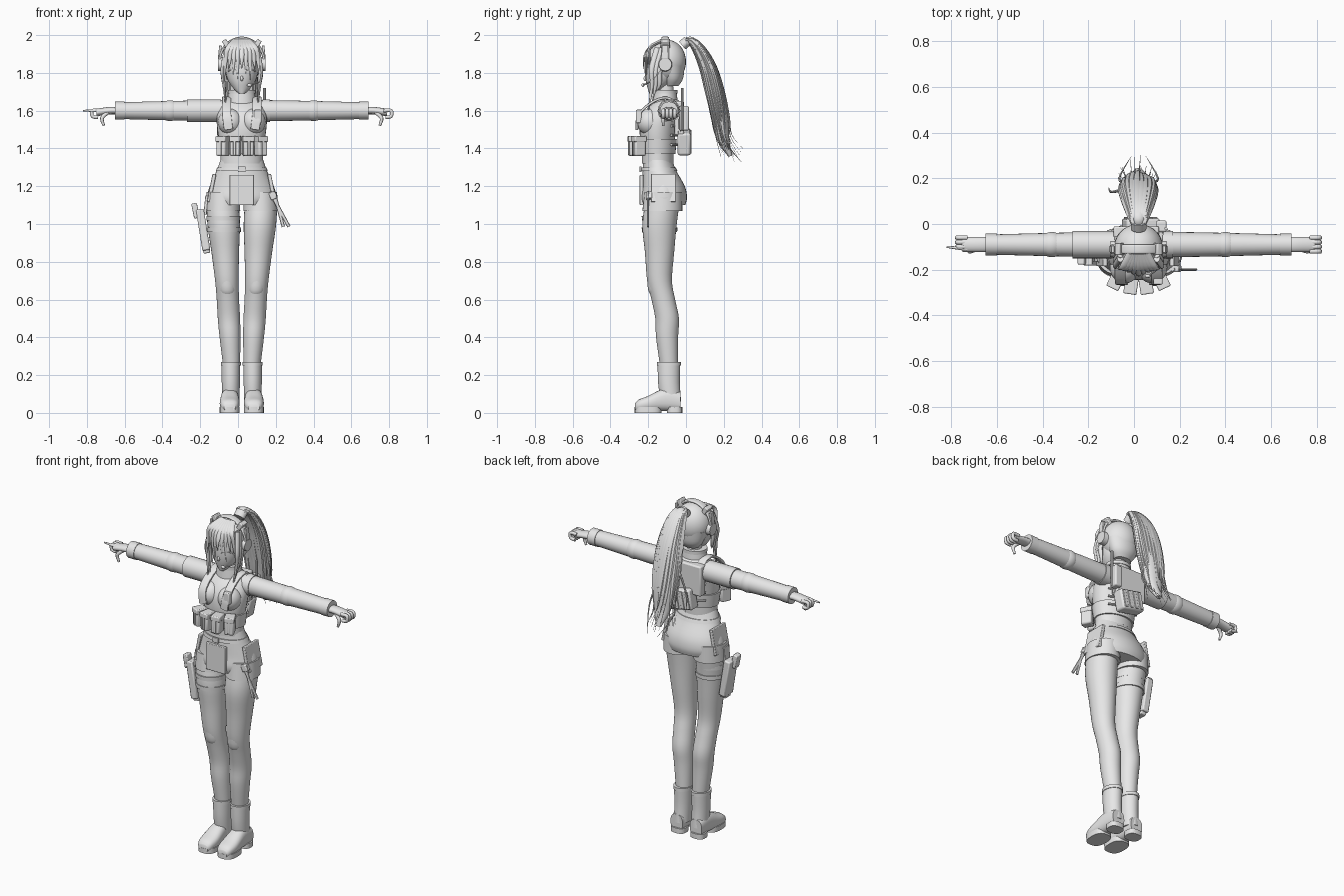
import bpy, bmesh, math, random
from mathutils import Vector, Matrix, Euler

random.seed(4)
cube = bpy.data.objects.get("Cube")
if cube:
    bpy.data.objects.remove(cube, do_unlink=True)

GREY = (.8, .8, .8, 1)
mat = bpy.data.materials.new("plain grey")
mat.use_nodes = True
mat.diffuse_color = GREY
mat.node_tree.nodes["Principled BSDF"].inputs["Base Color"].default_value = GREY

CENTRE = .02        # sideways place of the body's own middle line
SHOULDER = 1.6      # height of the outstretched arms
ARM = -.09          # depth of the arms
HEAD = -.11         # depth of the head
THIGH = -.14        # depth of the thighs
X, Y, Z = Vector((1, 0, 0)), Vector((0, 1, 0)), Vector((0, 0, 1))
made = []


def finish(name, bm, mirror=False, bevel=0):
    bmesh.ops.recalc_face_normals(bm, faces=bm.faces)
    mesh = bpy.data.meshes.new(name)
    bm.to_mesh(mesh)
    bm.free()
    mesh.materials.append(mat)
    ob = bpy.data.objects.new(name, mesh)
    ob.location.x = CENTRE
    bpy.context.collection.objects.link(ob)
    if bevel:
        modifier = ob.modifiers.new("bevel", "BEVEL")
        modifier.width, modifier.segments = bevel, 2
    if mirror:
        ob.modifiers.new("mirror", "MIRROR")
    made.append(ob)


def smooth_rows(rows, steps=4):
    """Resample rows of numbers with a Catmull-Rom spline."""
    rows = [Vector(row) for row in rows]
    last = len(rows) - 1
    out = []
    for i in range(last):
        a, b, c, d = rows[max(i - 1, 0)], rows[i], rows[i + 1], rows[min(i + 2, last)]
        for step in range(steps):
            t = step / steps
            out.append(b + ((c - a) * t + (a * 2 - b * 5 + c * 4 - d) * t * t
                            + (b * 3 - a - c * 3 + d) * t ** 3) / 2)
    return out + [rows[last]]


def skin(bm, rows, ref=X, axis=None, sides=24, square=1):
    """Skin rows of (x, y, z, half width along ref, half depth)."""
    rows = smooth_rows(rows)
    points = [row.to_3d() if len(row) == 3 else Vector(row[:3]) for row in rows]
    rings = []
    for i, (point, row) in enumerate(zip(points, rows)):
        along = axis or (points[min(i + 1, len(points) - 1)] - points[max(i - 1, 0)]).normalized()
        side = (ref - along * ref.dot(along)).normalized()
        up = along.cross(side)
        ring = []
        for k in range(sides):
            angle = math.tau * k / sides
            c, s = [math.copysign(abs(v) ** square, v) for v in (math.cos(angle), math.sin(angle))]
            ring.append(bm.verts.new(point + side * c * row[3] + up * s * row[4]))
        rings.append(ring)
    for a, b in zip(rings, rings[1:]):
        for k in range(sides):
            bm.faces.new((a[k], a[k - 1], b[k - 1], b[k]))
    bm.faces.new(rings[0])
    bm.faces.new(rings[-1][::-1])


def loft(name, rows, x=0, depth=1, square=1, mirror=False):
    """Stack level rings of (height, y, half width); x is a number or a rule of height."""
    bm = bmesh.new()
    place = x if callable(x) else lambda z: x
    skin(bm, [(place(z), y, z, w, w * depth) for z, y, w in rows], axis=Z, sides=32, square=square)
    finish(name, bm, mirror)


def tube(name, points, radius, flat=1, tip=1, mirror=False, **kw):
    """Sweep a round or flattened section that shrinks to tip times its radius."""
    bm = bmesh.new()
    rows = []
    for i, point in enumerate(points):
        r = radius * (1 - (1 - tip) * (i / (len(points) - 1)) ** 2)
        rows.append((*point, r, r * flat))
    skin(bm, rows, **kw)
    finish(name, bm, mirror)


def placed(at, size, tilt, turn):
    return Matrix.Translation(at) @ Euler((0, tilt, turn)).to_matrix().to_4x4() @ Matrix.Diagonal((*size, 1))


def box(name, at, size, tilt=0, turn=0, mirror=False):
    bm = bmesh.new()
    bmesh.ops.create_cube(bm, size=1, matrix=placed(at, size, tilt, turn))
    finish(name, bm, mirror, bevel=min(size) / 6)


def ball(name, at, size, mirror=False):
    bm = bmesh.new()
    bmesh.ops.create_uvsphere(bm, u_segments=28, v_segments=18, radius=1, matrix=placed(at, size, 0, 0))
    finish(name, bm, mirror)


def leg_x(z):
    return .04 + .056 * z


# Legs, knee pads and boots
loft("legs", [(1.14, -.12, .085), (1, THIGH, .086), (.85, THIGH, .073), (.7, THIGH, .062), (.6, -.12, .059),
              (.5, -.1, .059), (.4, -.1, .055), (.25, -.09, .045)], x=leg_x, depth=1.06, mirror=True)
loft("knee_pads", [(.61, -.14, .03), (.65, -.145, .05), (.75, -.155, .048)], x=leg_x, depth=1.1, mirror=True)
loft("boot_shafts", [(.06, -.08, .045), (.16, -.09, .048), (.27, -.09, .05)], x=.058, depth=1.2, mirror=True)
loft("boot_cuffs", [(.25, -.09, .053), (.27, -.09, .053)], x=.058, depth=1.2, mirror=True)
foot = bmesh.new()
skin(foot, [(.064, y, z, w, z - .01) for y, z, w in
            [(-.03, .06, .04), (-.11, .07, .046), (-.2, .05, .053), (-.25, .04, .045), (-.27, .03, .03)]],
     axis=Y, square=.8)
finish("feet", foot, mirror=True)
for name, y, w, depth in (("toe_soles", -.2, .053, 1.35), ("heels", -.06, .045, .9)):
    loft(name, [(0, y, w), (.03, y, w)], x=.064, depth=depth, square=.75, mirror=True)

# Hips and shorts
loft("shorts", [(1.34, -.15, .113), (1.28, -.14, .134), (1.2, -.12, .17), (1.14, -.118, .184), (1.1, -.118, .17)],
     depth=.67)
loft("shorts_legs", [(1.17, -.12, .087), (1.07, -.125, .092)], x=.1, depth=1.15, mirror=True)
loft("belt", [(1.28, -.142, .138), (1.3, -.145, .13)], depth=.7)
box("belt_buckle", (0, -.24, 1.29), (.04, .01, .03))
box("front_flap", (0, -.235, 1.18), (.13, .02, .16))
box("hip_panels", (.16, -.12, 1.19), (.02, .13, .15), tilt=-.2, mirror=True)

# Torso, bust, vest and straps
loft("torso", [(1.32, -.15, .112), (1.4, -.15, .114), (1.48, -.15, .127), (1.55, -.14, .133), (1.6, -.12, .125),
               (1.64, -.1, .1), (1.67, -.1, .05)], depth=.75)
ball("bust", (.06, -.19, 1.54), (.066, .07, .07), mirror=True)
loft("vest_band", [(1.37, -.15, .12), (1.45, -.15, .13)], depth=.78)
tube("shoulder_straps", [(.07, -.26, 1.5), (.08, -.25, 1.58), (.08, -.17, 1.65), (.08, ARM, 1.665),
                         (.08, -.035, 1.6), (.07, -.035, 1.48)], .024, flat=.3, square=.4, mirror=True)
for row in range(3):
    z = 1.42 + row * .05
    tube("back_webbing", [(x / 50, -.042 - x * x / 700, z) for x in range(-5, 6)], .007, ref=Z, sides=8)

# Pouches on the front of the vest, each with a lid
for slot in (-1.5, -.5, .5, 1.5):
    x, y, turn = slot * .067, -.275 + slot * slot * .011, slot * .3
    box("chest_pouch", (x, y, 1.41), (.054, .062, .1), turn=turn)
    box("pouch_lid", (x, y, 1.45), (.058, .07, .03), turn=turn)
    box("pouch_strap", (x, y, 1.41), (.014, .07, .09), turn=turn)

# Back plate, back pouch and radios
box("back_plate", (-.01, -.035, 1.56), (.2, .05, .18))
box("back_pouch", (.01, -.01, 1.435), (.15, .07, .12), tilt=.2)
for i in range(4):
    box("back_pouch_rib", (-.045 + i * .036, .024, 1.446 - i * .007), (.02, .012, .1), tilt=.2)
box("back_radio", (.1, -.01, 1.56), (.045, .05, .13))
tube("radio_antenna", [(.12, -.02, 1.5), (.12, -.02, 1.72)], .007, sides=8)
box("front_radio", (.085, -.25, 1.57), (.04, .03, .07))

# Arms with sleeves and cuffs
arm = [(x, ARM, SHOULDER) for x in (.07, .2, .4, .66)]
tube("arms", arm, .056, tip=.78, ref=Y, mirror=True)
for name, start, end, radius in (("left_cuff", .62, .67, .048), ("right_cuff", -.67, -.62, .048),
                                 ("right_short_sleeve", -.29, -.11, .06), ("left_shoulder_band", .11, .15, .06)):
    tube(name, [(start, ARM, SHOULDER), (end, ARM, SHOULDER)], radius, ref=Y)
ball("elbow_patches", (.38, ARM, SHOULDER), (.06, .055, .055), mirror=True)

# Hands: the right one points, the left one is closed
tube("palms", [(.66, ARM, SHOULDER), (.7, ARM, SHOULDER), (.77, ARM, SHOULDER - .01)], .033, flat=.6, ref=Y,
     mirror=True)


def curled_finger(name, y, mirror):
    path = [(.75, 0), (.79, 0), (.79, -.03), (.76, -.035)]
    tube(name, [(x, y, SHOULDER + z) for x, z in path], .01, sides=10, ref=Y, mirror=mirror)


for i in range(3):
    curled_finger("curled_fingers", ARM + (i - .5) * .02, True)
curled_finger("left_index_finger", ARM - .03, False)
tube("right_index_finger", [(-.75, ARM - .02, SHOULDER), (-.84, ARM - .01, SHOULDER)], .009, tip=.5, sides=10)
tube("thumbs", [(.71, -.11, 1.59), (.74, -.12, 1.56), (.73, -.12, 1.52)], .011, tip=.6, sides=10, mirror=True)

# Neck, collar and face
loft("neck", [(1.62, -.1, .045), (1.75, HEAD, .04)])
loft("collar", [(1.63, HEAD, .078), (1.7, HEAD, .068)], depth=.88)
loft("collar_rim", [(1.69, HEAD, .073), (1.71, HEAD, .073)], depth=.88)
loft("face", [(1.69, -.18, .015), (1.715, -.16, .042), (1.76, -.14, .073), (1.82, -.13, .087), (1.9, -.12, .087),
              (1.94, HEAD, .06)])
ball("nose", (0, -.213, 1.77), (.008, .012, .014))
tube("eyelids", [(.02, -.211, 1.81), (.045, -.2, 1.82), (.07, -.18, 1.81)], .005, sides=8, mirror=True)

# Hair: skull cap, fringe and side locks
ball("hair_cap", (0, -.1, 1.86), (.106, .1, .115))
loft("nape_hair", [(1.73, -.075, .05), (1.77, -.07, .08), (1.84, -.075, .1)], depth=.68)
for i in range(-4, 5):
    x = i * .021
    drop = .05 + .03 * (i % 3)
    tube("fringe_lock", [(x * .4, -.13, 1.97), (x * .8, -.19, 1.935), (x, -.222 + abs(x) * .35, 1.88),
                         (x * 1.1, -.224 + abs(x) * .4, 1.87 - drop)], .02, flat=.5, tip=.05, sides=10)
for i in range(3):
    back = i * .02
    tube("side_locks", [(.08, back - .15, 1.93), (.1, back - .18, 1.82), (.095, back - .18, 1.74),
                        (.08, back - .2, 1.58 + back * 3)], .018, flat=.8, tip=.05, ref=Y, sides=10, mirror=True)

# Headset
angles = [math.pi * i / 12 for i in range(13)]
tube("headband", [(.117 * math.cos(a), HEAD, 1.86 + .125 * math.sin(a)) for a in angles], .02, flat=.35, ref=Y,
     square=.6)
tube("ear_cups", [(.09, HEAD, 1.845), (.125, HEAD, 1.845)], .038, tip=.9, ref=Y, mirror=True)
box("headset_blocks", (.083, HEAD, 1.955), (.026, .052, .044), tilt=.55, mirror=True)
box("ear_clips", (.116, HEAD, 1.91), (.014, .03, .07), tilt=-.1, mirror=True)
tube("microphone_arm", [(.11, -.13, 1.82), (.1, -.18, 1.76), (.04, -.23, 1.735)], .004, sides=8)
ball("microphone", (.04, -.228, 1.735), (.013, .008, .009))

# Ponytail: a core with loose strands laid around it
spine = [(-.015, 1.955), (.02, 1.976), (.066, 1.93), (.115, 1.83), (.15, 1.7), (.178, 1.56), (.196, 1.45), (.235, 1.36)]
spine = [(y, z, k / 7) for k, (y, z) in enumerate(spine)]


def fullness(t):
    return .02 + .065 * math.sin(math.pi * t ** 1.5)


core = bmesh.new()
skin(core, [(0, y, z, fullness(t) * .85, fullness(t) * .55) for y, z, t in spine])
finish("ponytail_core", core)
strands = bmesh.new()
for i in range(22):
    angle = math.tau * i / 22
    end = random.uniform(-.05, .05)
    rows = []
    for y, z, t in spine:
        loose = end * t ** 4
        spread = fullness(t) * .85 + .06 * t ** 12
        thick = .001 + .02 * math.sin(math.pi * min(t + .12, 1))
        rows.append((math.cos(angle) * spread + loose / 2, y + math.sin(angle) * spread * .6 + loose / 2,
                     z - math.cos(angle * 2) * loose, thick, thick * .6))
    skin(strands, rows, sides=8)
finish("ponytail_strands", strands)
tube("ponytail_wisps", [(.05, .18, 1.58), (.085, .2, 1.45), (.03, .3, 1.32)], .006, tip=.1, sides=6, mirror=True)
tube("stray_wisp", [(-.07, .15, 1.7), (-.12, .14, 1.55), (-.13, .16, 1.45)], .007, tip=.1, sides=6)
tube("hair_tie", [(0, -.02, 1.945), (0, .01, 1.97)], .034, flat=.8)

# Thigh holster on the right and hanging straps on the left
for z in (1.03, .97):
    loft("thigh_strap", [(z - .012, THIGH, .089), (z + .012, THIGH, .09)], x=-leg_x(z), depth=1.05)
box("holster", (-.205, THIGH, .97), (.042, .085, .22), tilt=-.16)
box("holster_tip", (-.19, THIGH, .88), (.036, .055, .07), tilt=-.16)
box("pistol_grip", (-.245, -.155, 1.07), (.03, .045, .08), tilt=-.2)
box("holster_hanger", (-.19, THIGH, 1.1), (.016, .05, .1), tilt=.1)
for top, low in ((.15, .25), (.17, .22)):
    tube("hanging_strap", [(top, -.2, 1.17), (low, -.2, .985)], .009, flat=.6, sides=8)
box("strap_clip", (.165, -.195, 1.15), (.035, .03, .04), tilt=-.4)

# Smooth shading that keeps hard edges
bpy.ops.object.select_all(action="DESELECT")
for ob in made:
    ob.select_set(True)
bpy.context.view_layer.objects.active = made[0]
bpy.ops.object.shade_smooth_by_angle(angle=math.radians(40))
